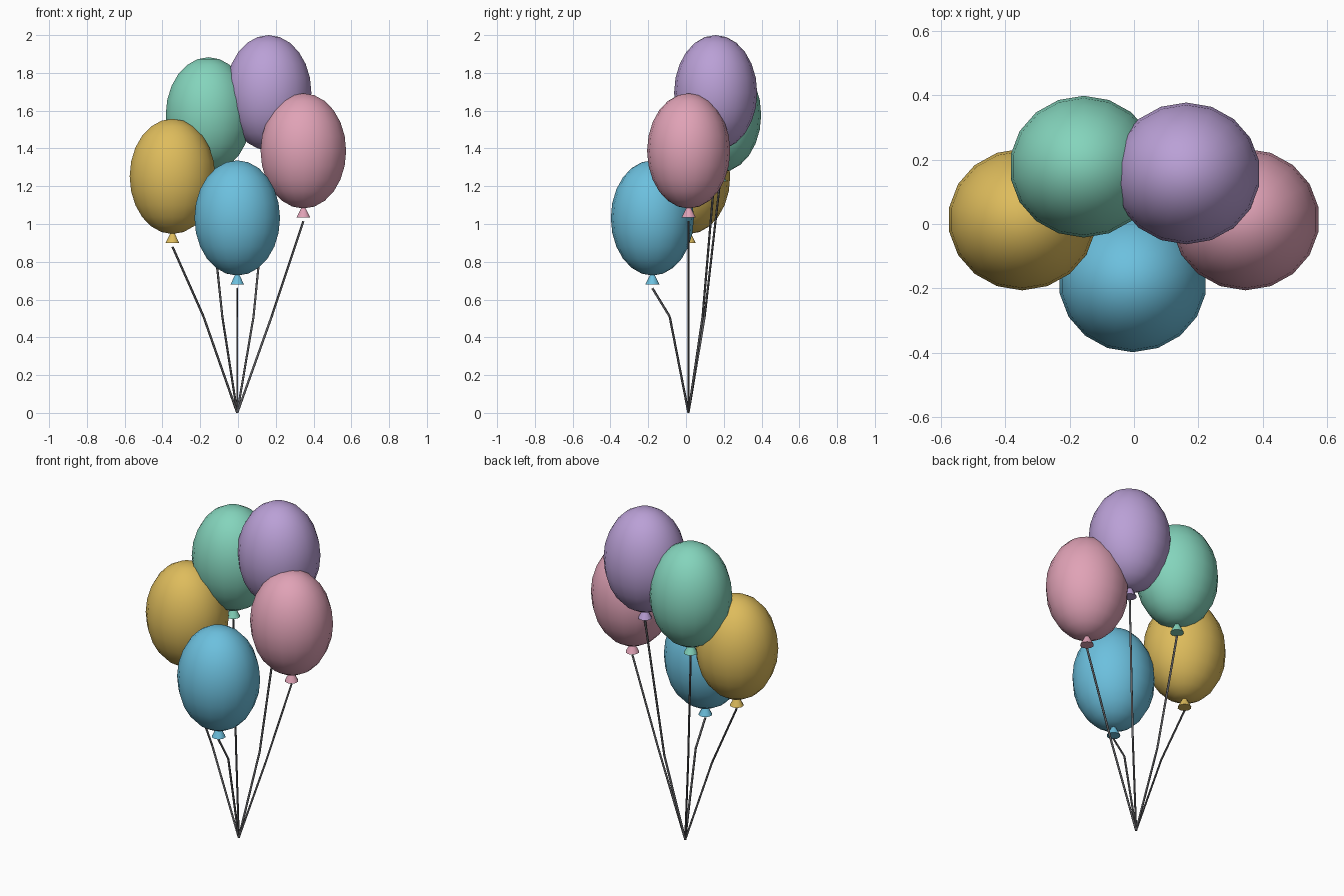
import bpy
import bmesh
from math import pi
from mathutils import Matrix, Vector

if "Cube" in bpy.data.objects:
    bpy.data.objects.remove(bpy.data.objects["Cube"])


def linear(c):
    c /= 255
    return c / 12.92 if c <= 0.04045 else ((c + 0.055) / 1.055) ** 2.4


def material(name, rgb):
    m = bpy.data.materials.new(name)
    m.diffuse_color = (*[linear(c) for c in rgb], 1)
    m.use_nodes = True
    m.node_tree.nodes["Principled BSDF"].inputs["Base Color"].default_value = m.diffuse_color
    return m


def make_object(name, bm, mat, smooth_angle):
    mesh = bpy.data.meshes.new(name)
    bm.to_mesh(mesh)
    bm.free()
    mesh.materials.append(mat)
    ob = bpy.data.objects.new(name, mesh)
    bpy.context.collection.objects.link(ob)
    bpy.ops.object.select_all(action='DESELECT')
    ob.select_set(True)
    bpy.context.view_layer.objects.active = ob
    bpy.ops.object.shade_smooth_by_angle(angle=smooth_angle)
    return ob


def add_rod(bm, a, b, radius):
    d = b - a
    rot = d.to_track_quat('Z', 'Y').to_matrix().to_4x4()
    bmesh.ops.create_cone(bm, cap_ends=True, segments=6, radius1=radius, radius2=radius,
                          depth=d.length, matrix=Matrix.Translation((a + b) / 2) @ rot)


# Balloon name, centre and colour
balloons = [
    ("blue", (-0.004, -0.178, 1.032), (108, 192, 222)),
    ("yellow", (-0.347, 0.014, 1.252), (222, 188, 92)),
    ("pink", (0.346, 0.014, 1.387), (224, 162, 182)),
    ("green", (-0.156, 0.178, 1.578), (132, 212, 188)),
    ("purple", (0.162, 0.157, 1.695), (186, 160, 214)),
]
string_mat = material("string grey", (95, 95, 98))
hand_point = Vector((-0.004, 0.013, 0.0))

for name, pos, rgb in balloons:
    mat = material("balloon " + name, rgb)
    c = Vector(pos)

    # Balloon body
    bm = bmesh.new()
    bmesh.ops.create_uvsphere(bm, u_segments=18, v_segments=12, radius=1,
                              matrix=Matrix.Translation(c) @ Matrix.Diagonal((0.23, 0.22, 0.305, 1)))
    make_object(name + "_balloon", bm, mat, pi / 3)

    # Knot flaring out under the balloon
    bm = bmesh.new()
    bmesh.ops.create_cone(bm, cap_ends=True, segments=10, radius1=0.038, radius2=0.01, depth=0.055,
                          matrix=Matrix.Translation(c - Vector((0, 0, 0.325))))
    make_object(name + "_knot", bm, mat, pi / 4)

    # String with one bend
    top = c - Vector((0, 0, 0.372))
    bend = hand_point.lerp(top, 0.52)
    bend.z = 0.51
    bm = bmesh.new()
    add_rod(bm, hand_point, bend, 0.006)
    add_rod(bm, bend, top, 0.006)
    make_object(name + "_string", bm, string_mat, pi / 3)
